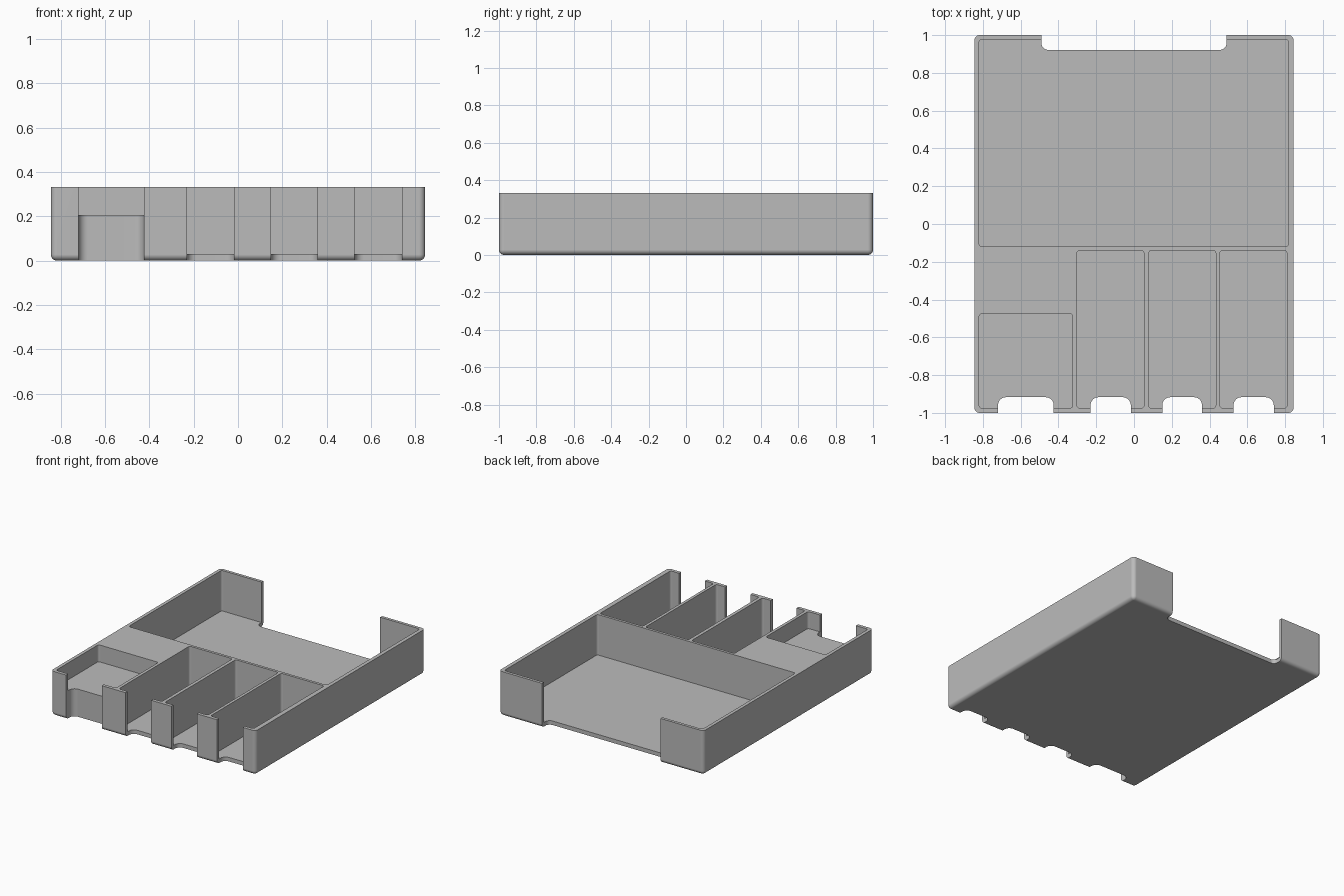
import bpy
import bmesh
import math

cube = bpy.data.objects.get("Cube")
if cube:
    bpy.data.objects.remove(cube, do_unlink=True)

HALF_X, HALF_Y, HEIGHT = 0.845, 1.0, 0.332
FLOOR, SHELF = 0.03, 0.206
ABOVE, BELOW = 0.5, -0.2

grey = bpy.data.materials.new("plain grey")
grey.use_nodes = True
colour = (0.5, 0.5, 0.5, 1)
grey.diffuse_color = colour
grey.node_tree.nodes["Principled BSDF"].inputs["Base Color"].default_value = colour


def block(name, x0, x1, y0, y1, z0, z1, radius, segments=6, round_bottom=False):
    """Box with rounded upright edges and, if wanted, a rounded underside."""
    bm = bmesh.new()
    bmesh.ops.create_cube(bm, size=1)
    for v in bm.verts:
        v.co.x = x1 if v.co.x > 0 else x0
        v.co.y = y1 if v.co.y > 0 else y0
        v.co.z = z1 if v.co.z > 0 else z0
    edges = []
    for e in bm.edges:
        a, b = (v.co for v in e.verts)
        upright = abs(a.z - b.z) > 1e-4
        if upright or (round_bottom and max(a.z, b.z) < z0 + 1e-4):
            edges.append(e)
    bmesh.ops.bevel(bm, geom=edges, offset=radius, segments=segments,
                    profile=0.5, affect='EDGES')
    bmesh.ops.recalc_face_normals(bm, faces=bm.faces)
    mesh = bpy.data.meshes.new(name)
    bm.to_mesh(mesh)
    bm.free()
    mesh.materials.append(grey)
    obj = bpy.data.objects.new(name, mesh)
    bpy.context.collection.objects.link(obj)
    return obj


# Solid tray body
tray = block("tray", -HALF_X, HALF_X, -HALF_Y, HALF_Y, 0, HEIGHT, 0.028,
             round_bottom=True)
cutters = []

# Pockets: one wide at the back, three deep slots, one shallow at the front
pockets = [
    (-0.82, 0.817, -0.12, 0.978, FLOOR),
    (-0.82, -0.325, -0.975, -0.475, SHELF),
]
for x in (-0.302, 0.078, 0.455):
    pockets.append((x, x + 0.355, -0.975, -0.14, FLOOR))
for x0, x1, y0, y1, z in pockets:
    cutters.append(block("pocket_cutter", x0, x1, y0, y1, z, ABOVE, 0.016))

# Finger notches through the front wall, and a wide one through the back wall
for x0, x1 in ((-0.72, -0.425), (-0.23, -0.017), (0.15, 0.36), (0.527, 0.74)):
    cutters.append(block("notch_cutter", x0, x1, -1.2, -0.917, BELOW, ABOVE, 0.042, 8))
cutters.append(block("notch_cutter", -0.49, 0.49, 0.922, 1.2, BELOW, ABOVE, 0.035, 8))

bpy.ops.object.select_all(action='DESELECT')
bpy.context.view_layer.objects.active = tray
tray.select_set(True)
for cutter in cutters:
    cutter.hide_render = True
    cut = tray.modifiers.new("cut", 'BOOLEAN')
    cut.operation = 'DIFFERENCE'
    cut.solver = 'EXACT'
    cut.object = cutter
    bpy.ops.object.modifier_apply(modifier=cut.name)
    bpy.data.objects.remove(cutter, do_unlink=True)

# Smooth rounded edges, crisp flat faces
bpy.ops.object.shade_smooth_by_angle(angle=math.radians(30))
weighted = tray.modifiers.new("flat_faces", 'WEIGHTED_NORMAL')
weighted.keep_sharp = True
